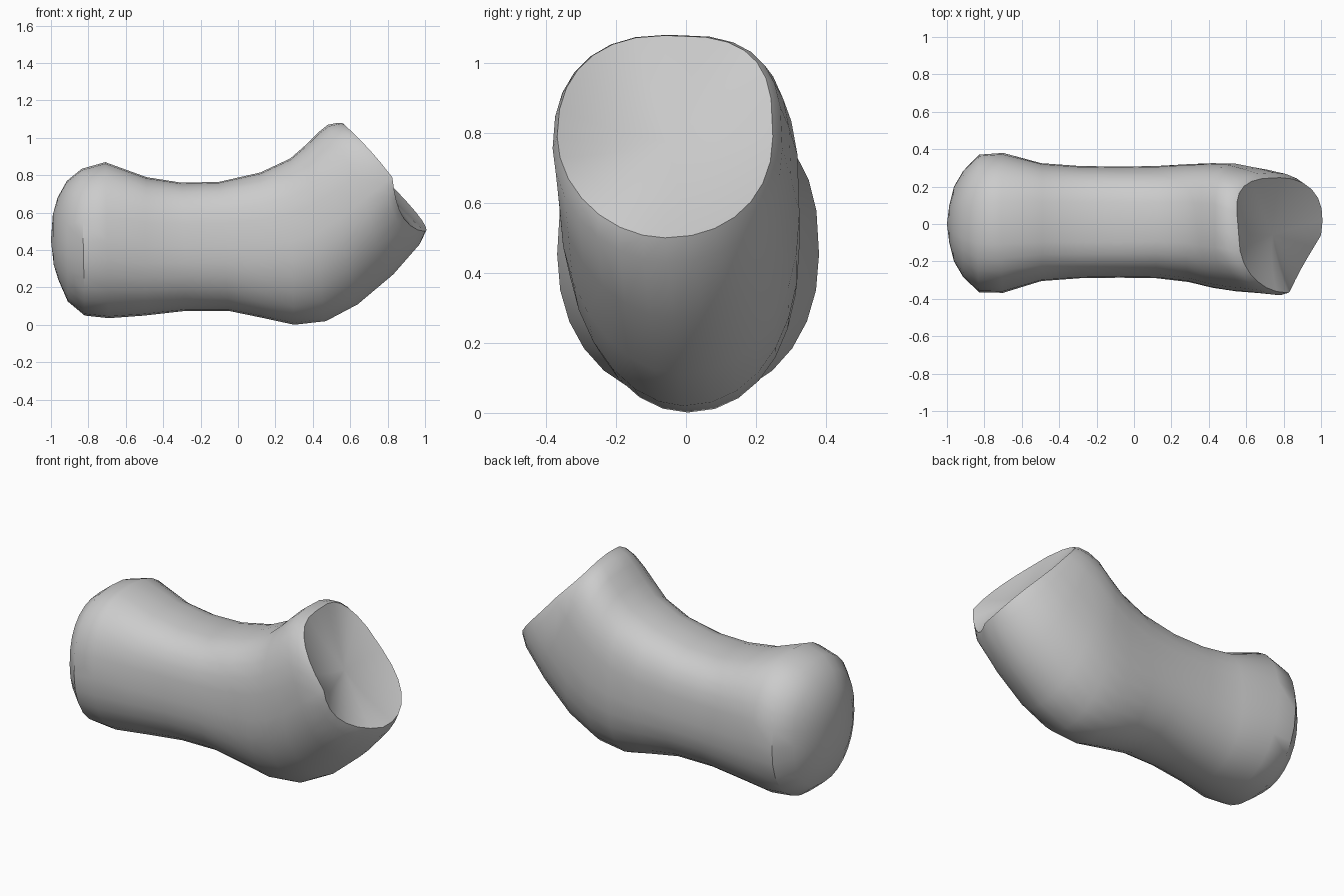
import bpy
import bmesh
from math import cos, sin, pi, radians
from mathutils import Vector

cube = bpy.data.objects.get("Cube")
if cube:
    bpy.data.objects.remove(cube)

SIDES = 28

# Cross-sections along the bend: bottom x, z, top x, z, half width, y centre,
# and roundness of the upper half (below one is squarer)
SECTIONS = [
    (-.985, .32, -.99, .59, .10, 0, .95),
    (-.96, .24, -.965, .68, .20, 0, .9),
    (-.91, .125, -.915, .77, .285, 0, .85),
    (-.82, .05, -.835, .835, .368, .003, .83),
    (-.69, .036, -.71, .87, .374, .006, .8),
    (-.50, .05, -.49, .79, .315, .01, .72),
    (-.28, .075, -.30, .76, .30, .01, .68),
    (-.05, .075, -.10, .765, .297, .01, .68),
    (.12, .04, .12, .815, .30, .01, .7),
    (.30, .001, .28, .89, .315, .005, .72),
    (.47, .02, .36, .96, .333, -.008, .75),
    (.64, .11, .43, 1.03, .342, -.018, .78),
    (.83, .27, .48, 1.07, .335, -.035, .82),
    (.97, .43, .53, 1.08, .328, -.053, .85),
    (1.0, .50, .56, 1.078, .308, -.06, .87),
]


def soft(v, power):
    """Power below one squares an ellipse, power one keeps it round."""
    return abs(v) ** power * (1 if v > 0 else -1)


def section_points(section, bend):
    bx, bz, tx, tz, half, yc, upper = section
    low, high = Vector((bx, yc, bz)), Vector((tx, yc, tz))
    mid, arm = (low + high) / 2, (high - low) / 2
    for i in range(SIDES):
        a = 2 * pi * i / SIDES
        c, s = cos(a), sin(a)
        # The upper back squares off towards the open end, the lower front rounds
        if s > 0:
            power = upper - (.22 * bend if c > 0 else 0)
        else:
            power = .93 + (.12 * min(1, 3 * bend) if c < 0 else 0)
        p = mid + arm * soft(s, power) + Vector((0, half * soft(c, power), 0))
        # The rim is warped: front bows out, front foot recedes, back foot juts
        if c < 0:
            warp = .045 * c * c - (.16 * c * s if s < 0 else 0)
        else:
            warp = -.06 * c * s
        p.x += bend ** 2 * warp
        yield p


bm = bmesh.new()
rings = []
for k, section in enumerate(SECTIONS):
    bend = max(0, (k - 8) / (len(SECTIONS) - 9))
    rings.append([bm.verts.new(p) for p in section_points(section, bend)])

# Shallow dished face at the slanted end, its rim unevenness fading inwards
rim = [v.co.copy() for v in rings[-1]]
centre = sum(rim, Vector()) / SIDES
normal = Vector((.79, 0, .61))
DISH = .04
for scale in (.95, .8, .6, .4, .2):
    ring = []
    for p in rim:
        lift = (p - centre).dot(normal)
        flat = p - centre - normal * lift
        height = lift * scale ** 2 - DISH * (1 - scale ** 2)
        ring.append(bm.verts.new(centre + flat * scale + normal * height))
    rings.append(ring)

# Skin neighbouring rings and close both ends
for a, b in zip(rings, rings[1:]):
    for i in range(SIDES):
        j = (i + 1) % SIDES
        bm.faces.new((a[i], a[j], b[j], b[i]))
for ring, tip in ((rings[0], Vector((-1, 0, .45))),
                  (rings[-1], centre - normal * DISH)):
    point = bm.verts.new(tip)
    for i in range(SIDES):
        bm.faces.new((ring[i], ring[(i + 1) % SIDES], point))
bmesh.ops.recalc_face_normals(bm, faces=bm.faces)

mesh = bpy.data.meshes.new("bent_body")
bm.to_mesh(mesh)
bm.free()
body = bpy.data.objects.new("bent_body", mesh)
bpy.context.collection.objects.link(body)

# Plain grey surface
grey = bpy.data.materials.new("light_grey")
grey.use_nodes = True
colour = (.6, .6, .6, 1)
grey.diffuse_color = colour
grey.node_tree.nodes["Principled BSDF"].inputs["Base Color"].default_value = colour
mesh.materials.append(grey)

bpy.ops.object.select_all(action='DESELECT')
body.select_set(True)
bpy.context.view_layer.objects.active = body
bpy.ops.object.shade_smooth_by_angle(angle=radians(40))
